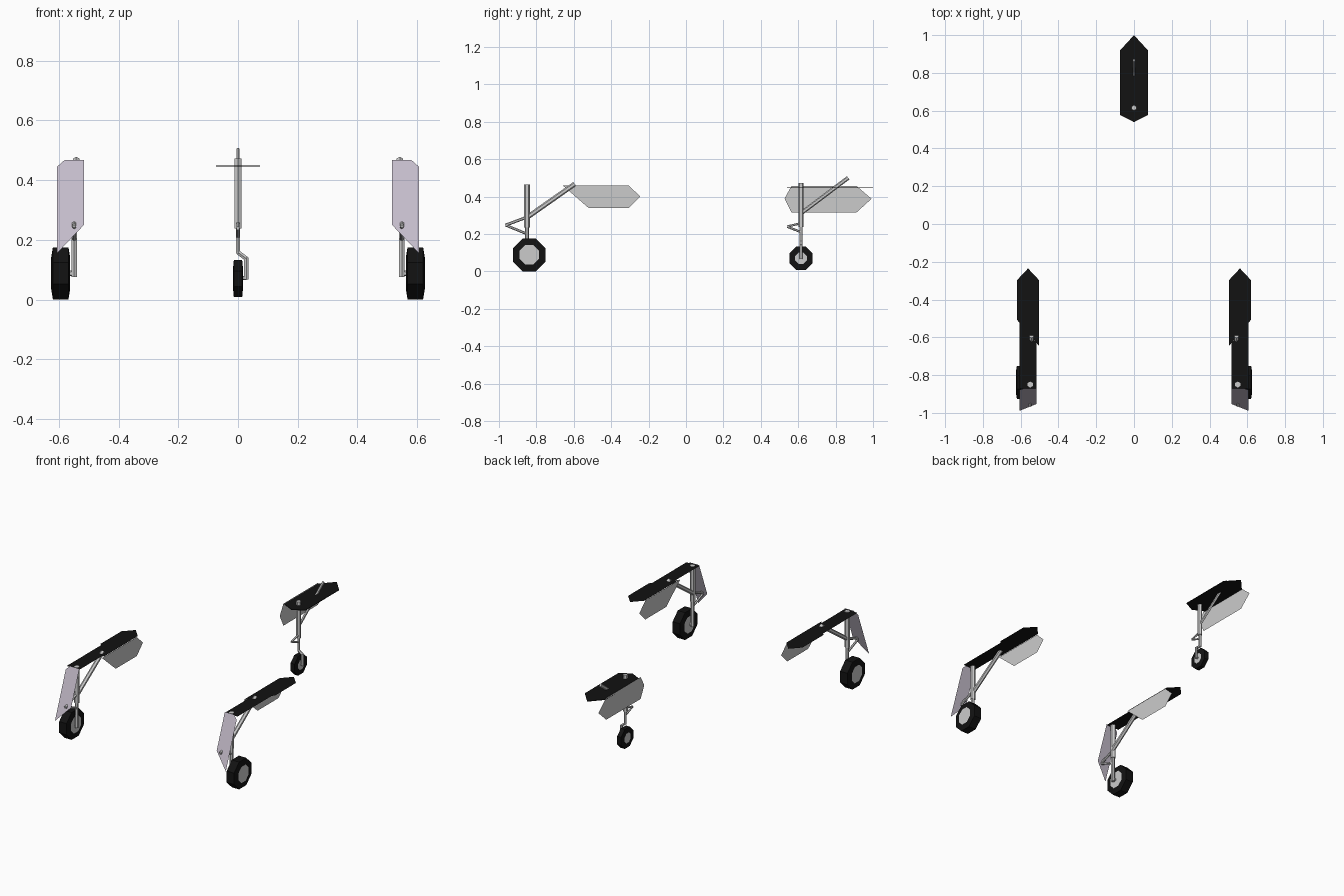
import bpy, bmesh
from math import sin, cos, pi
from mathutils import Vector

if "Cube" in bpy.data.objects:
    bpy.data.objects.remove(bpy.data.objects["Cube"])


def mat(name, rgb):
    m = bpy.data.materials.new(name)
    m.diffuse_color = (*rgb, 1)
    m.use_nodes = True
    m.node_tree.nodes["Principled BSDF"].inputs["Base Color"].default_value = m.diffuse_color
    return m


BLACK = mat("black", (0.006, 0.006, 0.006))
GREY = mat("grey", (0.55, 0.55, 0.55))
MAUVE = mat("mauve", (0.56, 0.51, 0.6))


def finish(name, bm, mats=(), mirror=False):
    me = bpy.data.meshes.new(name)
    bm.to_mesh(me)
    bm.free()
    ob = bpy.data.objects.new(name, me)
    bpy.context.collection.objects.link(ob)
    for m in mats:
        me.materials.append(m)
    if mirror:
        ob.modifiers.new("mirror", 'MIRROR').use_mirror_merge = False
    return ob


def rods(name, segments, mirror=False, sides=6, squash=1.0):
    """Each segment is (start, end, radius); squash narrows it sideways."""
    bm = bmesh.new()
    for a, b, r in segments:
        a, b = Vector(a), Vector(b)
        d = (b - a).normalized()
        u = Vector((0, 1, 0)) if abs(d.x) > 0.9 else Vector((1, 0, 0))
        u = (u - d * u.dot(d)).normalized()
        v = d.cross(u)
        offs = [u * (r * squash * cos(2 * pi * k / sides + pi / 2))
                + v * (r * sin(2 * pi * k / sides + pi / 2)) for k in range(sides)]
        r0 = [bm.verts.new(a + o) for o in offs]
        r1 = [bm.verts.new(b + o) for o in offs]
        bm.faces.new(r0[::-1])
        bm.faces.new(r1)
        for k in range(sides):
            j = (k + 1) % sides
            bm.faces.new((r0[k], r0[j], r1[j], r1[k]))
    return finish(name, bm, (), mirror)


def panel(name, pts, mats=(), mirror=False):
    bm = bmesh.new()
    bm.faces.new([bm.verts.new(p) for p in pts])
    return finish(name, bm, mats, mirror)


def wheel(name, c, apothem, hub, half, tread, mirror=False):
    """Eight-sided tyre with flat hub discs on both sides."""
    n, bm, k8 = 8, bmesh.new(), cos(pi / 8)
    rings = []
    for x, r in ((-half, hub), (-tread, apothem), (tread, apothem), (half, hub)):
        rings.append([bm.verts.new((c[0] + x,
                                    c[1] + r / k8 * cos(2 * pi * (k + .5) / n),
                                    c[2] + r / k8 * sin(2 * pi * (k + .5) / n)))
                      for k in range(n)])
    for p, q in zip(rings, rings[1:]):
        for k in range(n):
            j = (k + 1) % n
            bm.faces.new((p[k], p[j], q[j], q[k]))
    for cap in (rings[0], rings[-1]):
        bm.faces.new(cap).material_index = 1
    bmesh.ops.recalc_face_normals(bm, faces=bm.faces)
    return finish(name, bm, (BLACK, GREY), mirror)


# Main gear, built on +x and mirrored
SX, SY = 0.549, -0.85
wheel("main_wheel", (0.594, -0.838, 0.0875), 0.0875, 0.052, 0.032, 0.026, True)
rods("main_strut", [((SX, SY, 0.235), (SX, SY, 0.465), 0.016),
                    ((SX, SY, 0.075), (SX, SY, 0.24), 0.011)], True)
rods("main_axle", [((SX, -0.845, 0.0875), (0.58, -0.845, 0.0875), 0.009)], True)
rods("main_drag_brace", [((0.545, -0.85, 0.288), (0.542, -0.595, 0.467), 0.013)], True)
rods("main_torque_links", [((SX, SY, 0.29), (SX, -0.965, 0.247), 0.008),
                           ((SX, -0.965, 0.247), (SX, SY, 0.2), 0.007)], True)

# Main bay openings: one under the front door, one under the side door
ZB = 0.462
panel("main_bay", [(0.516, -0.87, ZB), (0.606, -0.87, ZB), (0.606, -0.523, ZB),
                   (0.516, -0.63, ZB)], (BLACK,), True)
panel("main_rear_bay", [(0.503, -0.645, ZB), (0.619, -0.508, ZB), (0.619, -0.297, ZB),
                        (0.561, -0.235, ZB), (0.503, -0.297, ZB)], (BLACK,), True)


# Front door leans forward as it drops
def lean(x, z):
    return (x, -0.87 - (0.468 - z) * 0.38, z)


panel("main_front_door", [lean(0.516, 0.468), lean(0.58, 0.468), lean(0.606, 0.445),
                          lean(0.606, 0.155), lean(0.516, 0.25)], (MAUVE,), True)
# Side door hangs from the inner edge of the rear bay
panel("main_side_door", [(0.503, -0.66, 0.46), (0.503, -0.307, 0.46), (0.503, -0.245, 0.4),
                         (0.503, -0.307, 0.338), (0.503, -0.52, 0.338)], (), True)

# Nose gear
NY = 0.615
wheel("nose_wheel", (0, NY, 0.07), 0.062, 0.031, 0.017, 0.014)
rods("nose_strut", [((0, NY, 0.238), (0, NY, 0.473), 0.0145)])
rods("nose_fork", [((0, NY, 0.155), (0, NY, 0.24), 0.0085),
                   ((0, NY, 0.158), (0.028, NY, 0.137), 0.0085),
                   ((0.028, NY, 0.067), (0.028, NY, 0.14), 0.0085),
                   ((0.028, NY, 0.072), (0.01, NY, 0.072), 0.007)])
rods("nose_drag_brace", [((0, NY, 0.31), (0, 0.867, 0.5), 0.011)], squash=0.6)
rods("nose_torque_links", [((0, NY, 0.257), (0, 0.542, 0.24), 0.006),
                           ((0, 0.542, 0.238), (0, NY, 0.21), 0.006)])

# Nose bay plate and its hanging door on the -x side
bay = panel("nose_bay", [(-0.073, 0.577, 0.449), (0, 0.54, 0.449), (0.073, 0.577, 0.449),
                         (0.073, 0.92, 0.449), (0, 1.0, 0.449), (-0.073, 0.92, 0.449)], (BLACK,))
solid = bay.modifiers.new("thin", 'SOLIDIFY')
solid.thickness = 0.004
panel("nose_door", [(-0.073, 0.527, 0.39), (-0.073, 0.564, 0.456), (-0.073, 0.912, 0.456),
                    (-0.073, 0.992, 0.388), (-0.073, 0.912, 0.315), (-0.073, 0.564, 0.315)])
